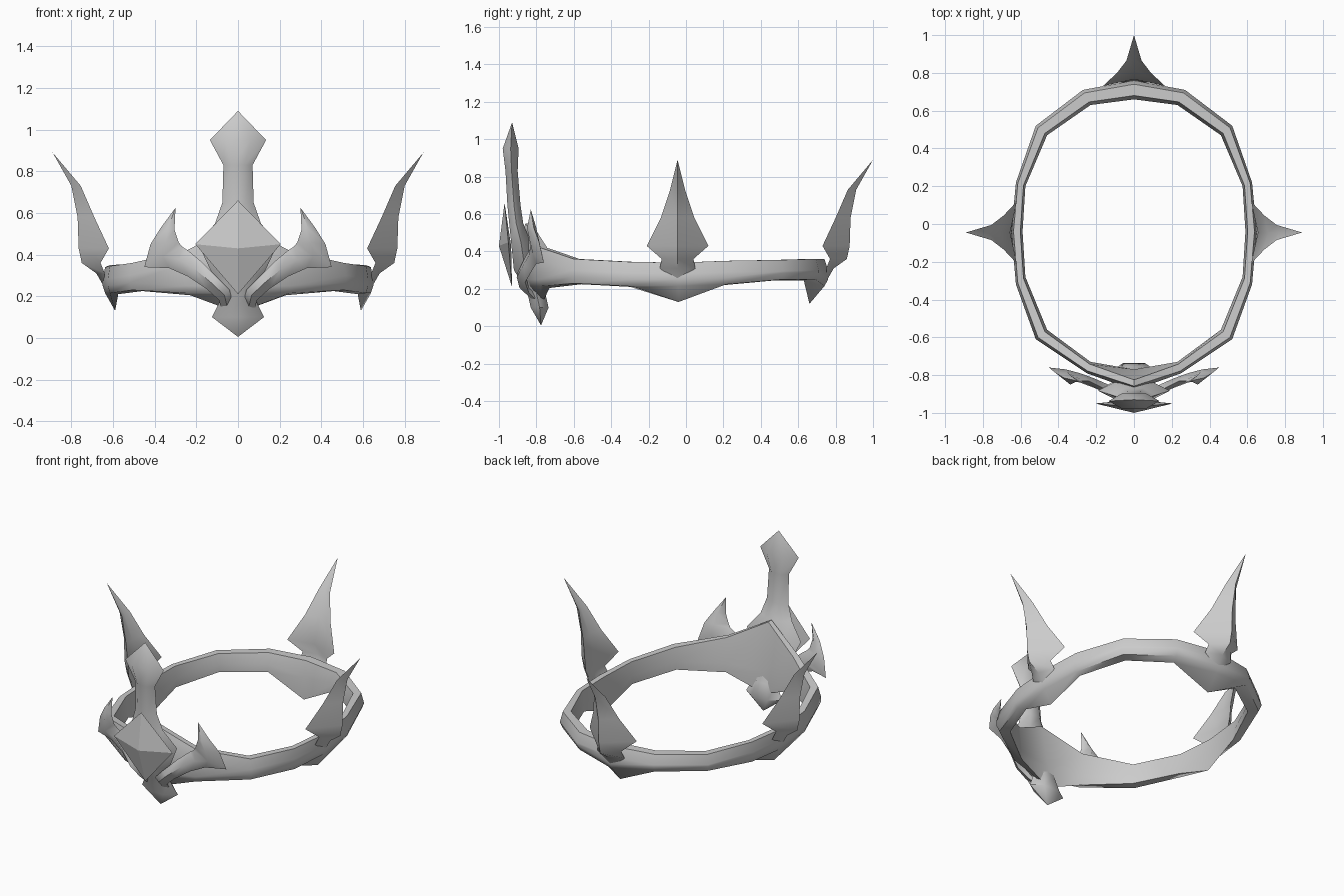
import bpy
import bmesh
from math import radians
from mathutils import Vector, Matrix

cube = bpy.data.objects.get("Cube")
if cube:
    bpy.data.objects.remove(cube, do_unlink=True)

# One plain metal colour
metal = bpy.data.materials.new("grey_metal")
metal.use_nodes = True
GREY = (0.6, 0.6, 0.6, 1.0)
metal.diffuse_color = GREY
metal.node_tree.nodes["Principled BSDF"].inputs["Base Color"].default_value = GREY


def loft(name, rings, closed=False, transform=None, sharp=50):
    """Skin a row of equal rings; collapsed rings become points."""
    bm = bmesh.new()
    rows = [[bm.verts.new(p) for p in ring] for ring in rings]
    count = len(rows[0])
    pairs = list(zip(rows, rows[1:]))
    if closed:
        pairs.append((rows[-1], rows[0]))
    for a, b in pairs:
        for i in range(count):
            j = (i + 1) % count
            bm.faces.new((a[i], a[j], b[j], b[i]))
    if not closed:
        bm.faces.new(rows[0])
        bm.faces.new(rows[-1])
    bmesh.ops.remove_doubles(bm, verts=bm.verts[:], dist=0.0005)
    if transform:
        bm.transform(transform)
    bmesh.ops.recalc_face_normals(bm, faces=bm.faces[:])
    mesh = bpy.data.meshes.new(name)
    bm.to_mesh(mesh)
    bm.free()
    mesh.shade_smooth()
    mesh.set_sharp_from_angle(angle=radians(sharp))
    mesh.materials.append(metal)
    obj = bpy.data.objects.new(name, mesh)
    bpy.context.collection.objects.link(obj)
    return obj


# Oval band: outer x, y, inner x, y, top, bottom, inset of the inner top edge
half = [
    (0, .76, 0, .66, .36, .12, .2),
    (.27, .71, .23, .63, .36, .245, .2),
    (.52, .52, .46, .47, .355, .245, .2),
    (.625, .22, .575, .20, .35, .22, .2),
    (.65, -.04, .59, -.04, .34, .13, .2),
    (.625, -.32, .575, -.28, .345, .21, .2),
    (.52, -.61, .46, -.56, .36, .225, .2),
    (.25, -.79, .23, -.73, .42, .205, .2),
    (0, -.88, 0, -.77, .55, .12, .5),
]


def band_section(side, xo, yo, xi, yi, top, bottom, inset):
    def at(t, z):
        return (side * (xi + (xo - xi) * t), yi + (yo - yi) * t, z)
    low = max(bottom, .21)
    return [at(.8, top), at(1, top - .06), at(1, low + .04), at(.8, low + .005),
            at(0, bottom), at(0, low + .05), at(inset, top)]


sections = [band_section(1, *s) for s in half]
sections += [band_section(-1, *s) for s in half[-2:0:-1]]
loft("band", sections, closed=True)

# Tall spikes: height, ridge distance, wing distance, half width
spike = [
    (.89, .89, .89, 0),
    (.73, .80, .755, .04),
    (.58, .77, .69, .09),
    (.43, .765, .62, .165),
    (.36, .75, .66, .085),
    (.31, .68, .64, .095),
    (.24, .64, .64, 0),
]
spike_rings = [[(r, 0, z), (q, w, z), (q + (r - q) * .25, 0, z), (q, -w, z)]
               for z, r, q, w in spike]
for name, angle, place in (("left_spike", 0, (0, -.045, 0)),
                           ("right_spike", 180, (0, -.045, 0)),
                           ("back_spike", 90, (0, .11, 0))):
    loft(name, spike_rings,
         transform=Matrix.Translation(place) @ Matrix.Rotation(radians(angle), 4, 'Z'))

# Front post flowing down into the pendant: height, half width, front y, back y
post = [
    (1.09, 0, -.93, -.93),
    (.95, .135, -.98, -.895),
    (.83, .07, -.965, -.90),
    (.65, .075, -.955, -.885),
    (.55, .11, -.945, -.87),
    (.45, .19, -.935, -.83),
    (.30, .12, -.92, -.80),
    (.19, .08, -.85, -.755),
    (.10, .125, -.83, -.735),
    (.005, 0, -.775, -.775),
]
post_rings = []
for z, w, front, back in post:
    mid = (front + back) / 2
    post_rings.append([(w, mid, z), (w * .45, front, z), (-w * .45, front, z),
                       (-w, mid, z), (-w * .45, back, z), (w * .45, back, z)])
loft("post_and_pendant", post_rings)

# Faceted diamond plate on the front
rim = [(0, -.97, .66), (.205, -.95, .45), (0, -.93, .21), (-.205, -.95, .45)]
loft("diamond_plate", [[(0, -1, .43)] * 4, rim, [(0, -.935, .43)] * 4], sharp=20)

# Curved thorns with straps: upper edge x, y, z then lower edge x, y, z
thorn = [
    (.30, -.83, .625, .30, -.83, .625),
    (.305, -.835, .52, .37, -.815, .53),
    (.285, -.835, .46, .42, -.785, .45),
    (.27, -.83, .44, .45, -.76, .34),
    (.24, -.83, .42, .33, -.80, .335),
    (.18, -.86, .37, .24, -.825, .295),
    (.10, -.90, .29, .15, -.86, .235),
    (.04, -.89, .23, .09, -.84, .18),
    (.02, -.80, .15, .08, -.79, .13),
]
for name, side in (("left_thorn", 1), ("right_thorn", -1)):
    rings = []
    for n, s in enumerate(thorn):
        upper, lower = Vector(s[:3]), Vector(s[3:])
        bulge = Vector((0, .025 if n else 0, 0))
        mid = (upper + lower) / 2
        ring = (upper, mid - bulge, lower, mid + bulge)
        rings.append([(side * p.x, p.y, p.z) for p in ring])
    loft(name, rings)
